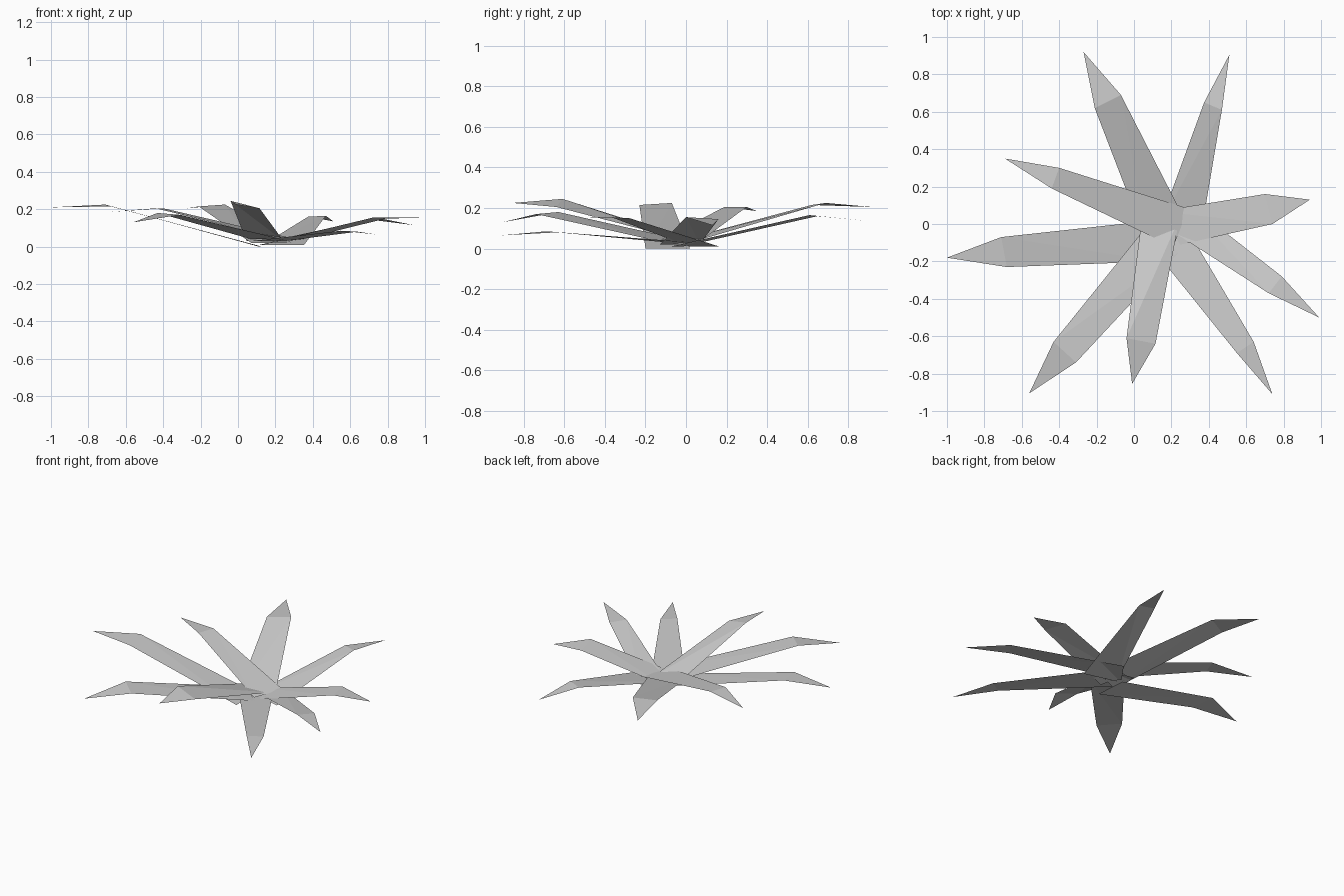
import bpy
from mathutils import Vector

cube = bpy.data.objects.get("Cube")
if cube:
    bpy.data.objects.remove(cube, do_unlink=True)

grey = bpy.data.materials.new("plain_grey")
grey.use_nodes = True
colour = (0.6, 0.6, 0.6, 1)
grey.diffuse_color = colour
grey.node_tree.nodes["Principled BSDF"].inputs["Base Color"].default_value = colour


def blade(name, tip, left, right, base, half_width=0.11):
    """Flat tapering leaf: a long strip rising from its base, then a bent pointed end.
    Left and right are the shoulders as seen looking from the base to the tip."""
    tip, left, right, base = map(Vector, (tip, left, right, base))
    along = (left + right) / 2 - base
    side = Vector((-along.y, along.x, 0)).normalized() * half_width
    verts = [base + side, base - side, right, left, tip]
    mesh = bpy.data.meshes.new(name)
    mesh.from_pydata(verts, [], [(0, 1, 2), (0, 2, 3), (3, 2, 4)])
    mesh.materials.append(grey)
    leaf = bpy.data.objects.new(name, mesh)
    bpy.context.collection.objects.link(leaf)


# Leaves at the back
blade("leaf_back_right", (-.27, .92, .205), (-.21, .62, .215), (-.07, .69, .225),
      (.18, -.06, .02), .12)
blade("leaf_back_left", (.51, .905, .135), (.375, .65, .16), (.47, .61, .165),
      (.243, -.045, .01), .115)

# Leaves on the left side
blade("leaf_left", (.94, .13, .115), (.7, .16, .145), (.74, 0, .155),
      (.15, -.03, .02), .1)
blade("leaf_left_front", (.99, -.5, .155), (.79, -.28, .15), (.72, -.37, .155),
      (.17, .09, .01), .09)

# Leaves at the front
blade("leaf_front_left", (.74, -.91, .065), (.64, -.63, .08), (.55, -.69, .085),
      (.16, -.03, .03))
blade("leaf_front", (-.01, -.855, .225), (.115, -.64, .205), (-.04, -.61, .245),
      (.145, .05, .03), .1)
blade("leaf_front_right", (-.56, -.905, .13), (-.31, -.74, .17), (-.43, -.63, .18),
      (.155, -.08, .04))

# Leaves on the right side
blade("leaf_right", (-1, -.18, .21), (-.68, -.23, .215), (-.71, -.07, .225),
      (.12, -.09, 0))
blade("leaf_right_back", (-.69, .35, .185), (-.44, .19, .205), (-.4, .3, .205),
      (.25, -.02, .045))
